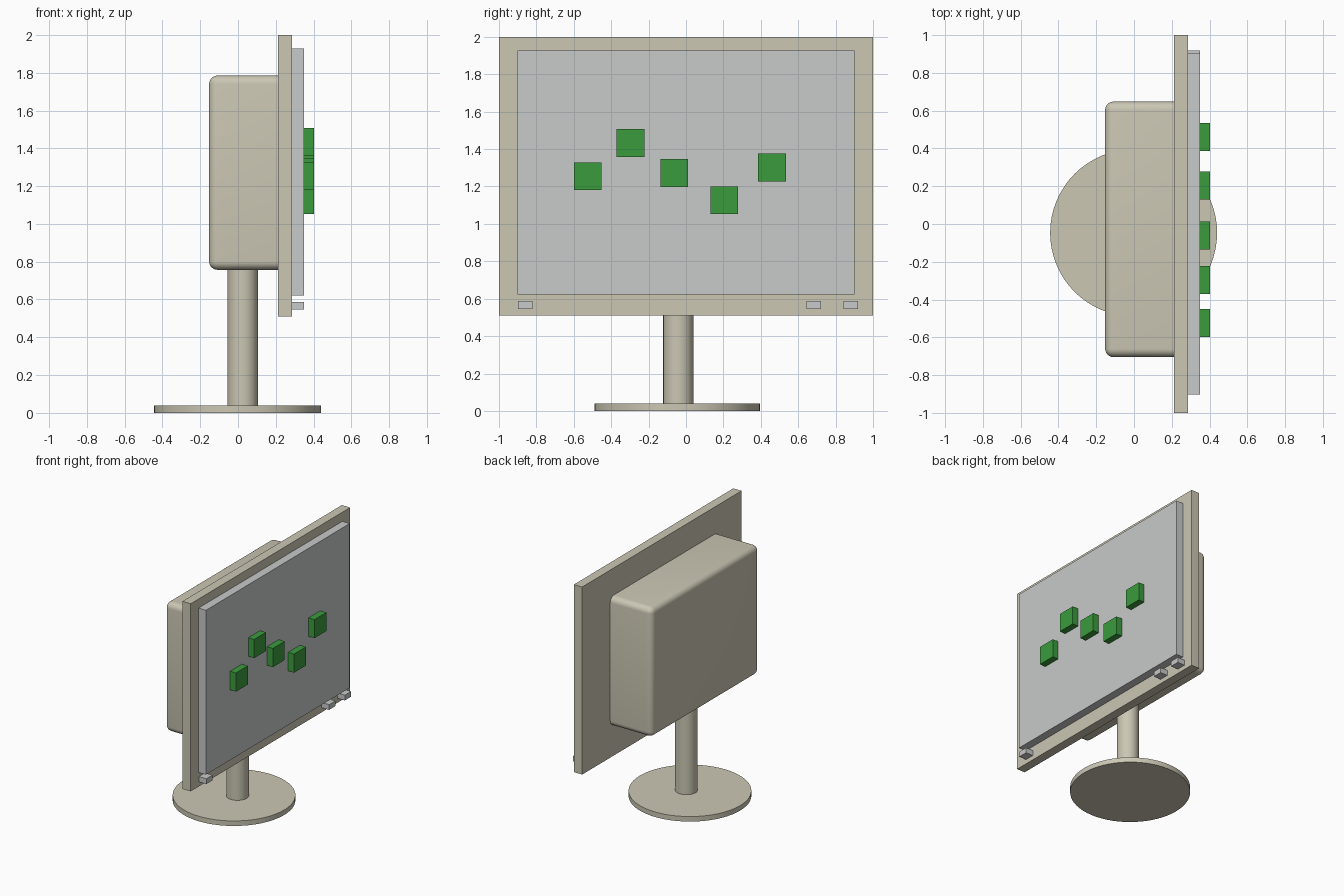
import bpy, bmesh, math

if "Cube" in bpy.data.objects:
    bpy.data.objects.remove(bpy.data.objects["Cube"])


def material(name, rgb):
    m = bpy.data.materials.new(name)
    m.diffuse_color = (*rgb, 1)
    m.use_nodes = True
    m.node_tree.nodes["Principled BSDF"].inputs["Base Color"].default_value = m.diffuse_color
    return m


CREAM = material("cream plastic", (0.60, 0.57, 0.455))
GREY = material("pale grey", (0.58, 0.595, 0.585))
GREEN = material("green", (0.042, 0.33, 0.045))


def finish(name, bm, mat):
    me = bpy.data.meshes.new(name)
    bm.to_mesh(me)
    bm.free()
    me.materials.append(mat)
    ob = bpy.data.objects.new(name, me)
    bpy.context.collection.objects.link(ob)
    return ob


def smooth(ob):
    bpy.ops.object.select_all(action='DESELECT')
    ob.select_set(True)
    bpy.context.view_layer.objects.active = ob
    bpy.ops.object.shade_smooth_by_angle(angle=math.radians(35))


def box(name, x, y, z, mat, round_back=0):
    """Box from (min, max) ranges; optionally round all edges except the +x rim."""
    bm = bmesh.new()
    bmesh.ops.create_cube(bm, size=1)
    for v in bm.verts:
        v.co = [r[0] if c < 0 else r[1] for c, r in zip(v.co, (x, y, z))]
    if round_back:
        edges = [e for e in bm.edges if any(v.co.x < x[1] - 1e-4 for v in e.verts)]
        bmesh.ops.bevel(bm, geom=edges, offset=round_back, segments=6,
                        profile=0.5, affect='EDGES')
    ob = finish(name, bm, mat)
    if round_back:
        smooth(ob)
    return ob


def disc(name, centre, radius, z, mat, segments):
    bm = bmesh.new()
    bmesh.ops.create_cone(bm, cap_ends=True, segments=segments, radius1=radius,
                          radius2=radius, depth=z[1] - z[0])
    bmesh.ops.translate(bm, verts=bm.verts, vec=(*centre, (z[0] + z[1]) / 2))
    ob = finish(name, bm, mat)
    smooth(ob)
    return ob


# Stand
disc("base", (-0.002, -0.047), 0.442, (0, 0.04), CREAM, 64)
disc("pole", (0.025, -0.041), 0.081, (0.04, 0.77), CREAM, 32)

# Monitor body
box("rear_housing", (-0.153, 0.212), (-0.705, 0.648), (0.757, 1.785), CREAM, 0.045)
box("front_panel", (0.212, 0.285), (-1, 1), (0.51, 2.0), CREAM)
box("screen", (0.285, 0.35), (-0.902, 0.902), (0.622, 1.928), GREY)

# Buttons under the screen
for i, y in enumerate((-0.859, 0.683, 0.88)):
    box(f"button_{i + 1}", (0.285, 0.35), (y - 0.039, y + 0.039), (0.546, 0.588), GREY)

# Green blocks on the screen
h = 0.074
for i, (y, z) in enumerate(((-0.525, 1.254), (-0.297, 1.433), (-0.062, 1.272),
                            (0.204, 1.126), (0.46, 1.302))):
    box(f"green_block_{i + 1}", (0.35, 0.402), (y - h, y + h), (z - h, z + h), GREEN)
